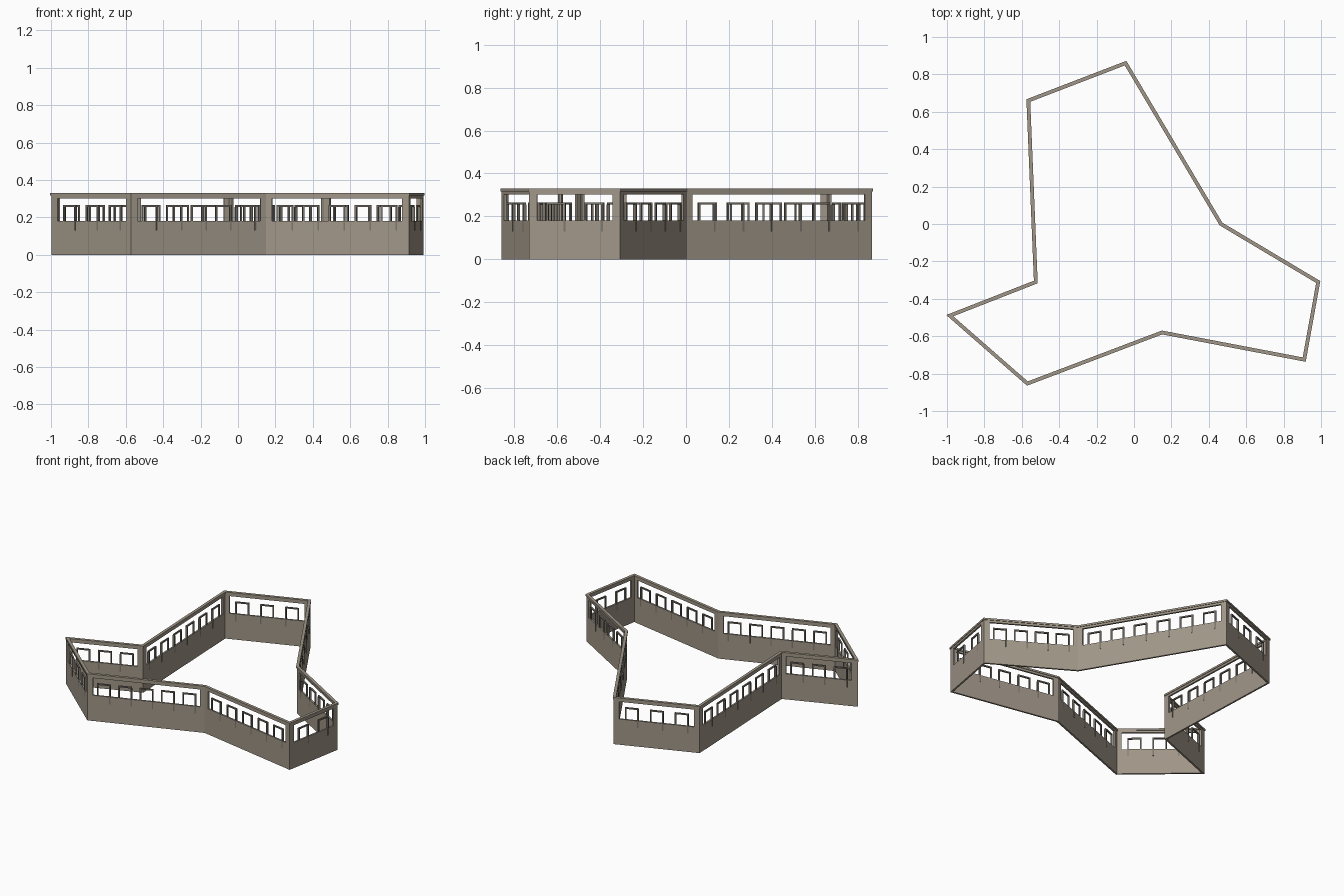
import bpy, bmesh
from math import atan2
from mathutils import Vector, Matrix

old = bpy.data.objects.get("Cube")
if old:
    bpy.data.objects.remove(old)

# Centre line of the wall, counter-clockwise
PLAN = [Vector(p) for p in (
    (0.91, -0.725), (0.985, -0.31), (0.465, 0.0), (-0.045, 0.86), (-0.565, 0.66),
    (-0.525, -0.31), (-0.985, -0.49), (-0.57, -0.853), (0.15, -0.58))]
COUNT = len(PLAN)
WALL_TOP, BEAM_BOTTOM, CAP_BOTTOM, TOP = 0.18, 0.302, 0.317, 0.33
HALF_WALL = 0.006
POST = 0.033


def material(name, colour):
    mat = bpy.data.materials.new(name)
    mat.use_nodes = True
    mat.diffuse_color = (*colour, 1)
    mat.node_tree.nodes["Principled BSDF"].inputs["Base Color"].default_value = (*colour, 1)
    return mat


stone = material("warm grey stone", (0.35, 0.305, 0.245))
metal = material("dark grey frame", (0.2, 0.18, 0.15))


def finish(bm, name, mat):
    bmesh.ops.recalc_face_normals(bm, faces=bm.faces)
    mesh = bpy.data.meshes.new(name)
    bm.to_mesh(mesh)
    bm.free()
    mesh.materials.append(mat)
    obj = bpy.data.objects.new(name, mesh)
    bpy.context.scene.collection.objects.link(obj)


def normal(i):
    d = (PLAN[(i + 1) % COUNT] - PLAN[i % COUNT]).normalized()
    return Vector((d.y, -d.x))


def mitre(i, offset):
    """Corner point moved outwards so both neighbouring sides shift by offset."""
    a, b = normal(i - 1), normal(i)
    return PLAN[i % COUNT] + (a + b) * (offset / (1 + a.dot(b)))


def ring(name, half, z0, z1):
    """Closed wall strip with mitred corners."""
    bm = bmesh.new()
    loops = []
    for i in range(COUNT):
        outer, inner = mitre(i, half), mitre(i, -half)
        loops.append([bm.verts.new((p.x, p.y, z)) for p, z in
                      ((outer, z0), (outer, z1), (inner, z1), (inner, z0))])
    for i in range(COUNT):
        a, b = loops[i], loops[(i + 1) % COUNT]
        for k in range(4):
            m = (k + 1) % 4
            bm.faces.new((a[k], b[k], b[m], a[m]))
    finish(bm, name, stone)


ring("parapet_wall", HALF_WALL, 0, WALL_TOP)
ring("top_beam", HALF_WALL, BEAM_BOTTOM, CAP_BOTTOM)
ring("beam_cap", 0.01, CAP_BOTTOM, TOP)

# Corner posts: an angled post wraps both sides of each corner
bm = bmesh.new()
for i in range(COUNT):
    before = (PLAN[i - 1] - PLAN[i]).normalized()
    after = (PLAN[(i + 1) % COUNT] - PLAN[i]).normalized()
    a = PLAN[i] + before * POST
    c = PLAN[i] + after * POST
    na, nc = normal(i - 1) * HALF_WALL, normal(i) * HALF_WALL
    outline = [a + na, mitre(i, HALF_WALL), c + nc,
               c - nc, mitre(i, -HALF_WALL), a - na]
    low = [bm.verts.new((p.x, p.y, WALL_TOP)) for p in outline]
    high = [bm.verts.new((p.x, p.y, BEAM_BOTTOM)) for p in outline]
    for k in range(6):
        m = (k + 1) % 6
        bm.faces.new((low[k], low[m], high[m], high[k]))
finish(bm, "corner_posts", stone)


def box(bm, place, x0, x1, z0, z1, thick):
    shape = Matrix.Translation(((x0 + x1) / 2, 0, (z0 + z1) / 2)) @ \
        Matrix.Diagonal((x1 - x0, thick, z1 - z0, 1))
    bmesh.ops.create_cube(bm, size=1, matrix=place @ shape)


# Open frames standing on the wall, one leg of each running down its face
HALF_FRAME, BAR, FRAME_TOP, LEG_END = 0.045, 0.009, 0.265, 0.13
for i in range(COUNT):
    start, end = PLAN[i], PLAN[(i + 1) % COUNT]
    run = end - start
    number = int(run.length / 0.15)
    step = (run.length - 2 * POST) / number
    bm = bmesh.new()
    for k in range(number):
        centre = start + run.normalized() * (POST + step * (k + 0.5))
        place = Matrix.Translation((centre.x, centre.y, 0)) @ \
            Matrix.Rotation(atan2(run.y, run.x), 4, "Z")
        box(bm, place, -HALF_FRAME, HALF_FRAME, FRAME_TOP - BAR, FRAME_TOP, 0.01)
        box(bm, place, -HALF_FRAME, BAR - HALF_FRAME, WALL_TOP, FRAME_TOP - BAR, 0.01)
        box(bm, place, HALF_FRAME - BAR, HALF_FRAME, LEG_END, FRAME_TOP - BAR, 0.015)
    finish(bm, f"window_frames_{i + 1}", metal)
